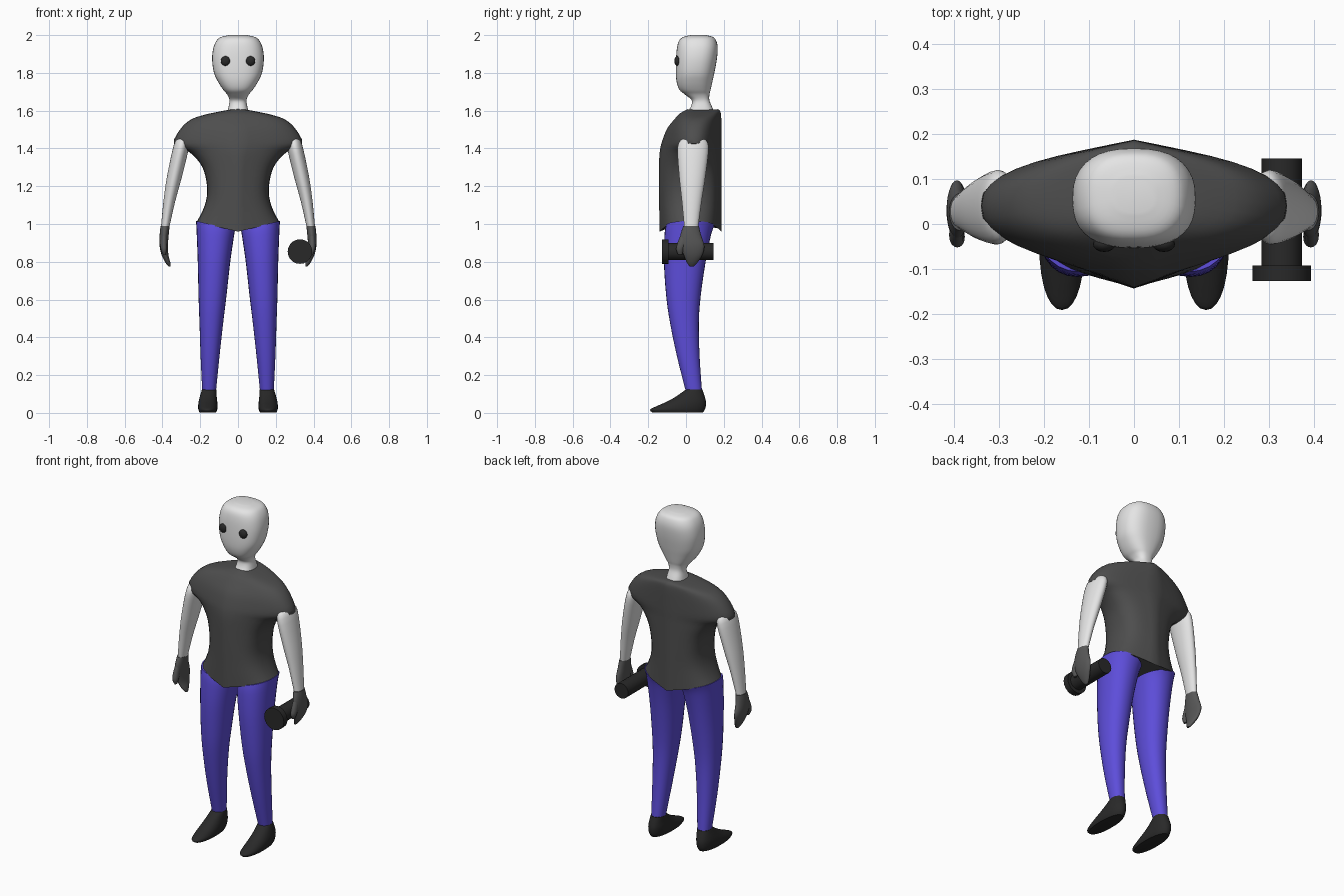
import bpy, bmesh, math
from mathutils import Matrix


def material(name, rgb):
    m = bpy.data.materials.new(name)
    m.diffuse_color = (*rgb, 1)
    return m


PALE = material("pale skin", (0.78, 0.78, 0.78))
SHIRT = material("charcoal", (0.075, 0.075, 0.075))
GLOVE = material("glove grey", (0.095, 0.095, 0.095))
BLUE = material("violet blue", (0.11, 0.075, 0.70))
BLACK = material("black", (0.022, 0.022, 0.022))


def finish(name, bm, mat, angle=50):
    bmesh.ops.recalc_face_normals(bm, faces=bm.faces)
    me = bpy.data.meshes.new(name)
    bm.to_mesh(me)
    bm.free()
    me.materials.append(mat)
    ob = bpy.data.objects.new(name, me)
    bpy.context.collection.objects.link(ob)
    bpy.ops.object.select_all(action='DESELECT')
    ob.select_set(True)
    bpy.context.view_layer.objects.active = ob
    bpy.ops.object.shade_smooth_by_angle(angle=math.radians(angle))
    return ob


def smooth_rows(rows, n=4):
    """Catmull-Rom interpolation of rows of ring parameters."""
    out = []
    for i in range(len(rows) - 1):
        p0, p1 = rows[max(i - 1, 0)], rows[i]
        p2, p3 = rows[i + 1], rows[min(i + 2, len(rows) - 1)]
        for k in range(n):
            t = k / n
            out.append([0.5 * (2 * b + (c - a) * t + (2 * a - 5 * b + 4 * c - d) * t * t
                               + (3 * b - a - 3 * c + d) * t ** 3)
                        for a, b, c, d in zip(p0, p1, p2, p3)])
    return out + [list(rows[-1])]


def skin(name, rings, mat, angle=50):
    bm = bmesh.new()
    loops = [[bm.verts.new(p) for p in r] for r in rings]
    n = len(loops[0])
    for a, b in zip(loops, loops[1:]):
        for i in range(n):
            bm.faces.new((a[i], a[(i + 1) % n], b[(i + 1) % n], b[i]))
    bm.faces.new(loops[0][::-1])
    bm.faces.new(loops[-1])
    return finish(name, bm, mat, angle)


def spow(v, e):
    return math.copysign(abs(v) ** e, v)


def tube(name, rows, mat, side=1, power=2.0, segs=28):
    """Rows: centre x, centre z, half width, front y, back y, tilt of ring (z rise outward)."""
    rings = []
    for cx, z, rx, f, b, tilt in smooth_rows(rows):
        ring = []
        for i in range(segs):
            a = math.tau * i / segs
            c, s = spow(math.cos(a), 2 / power), spow(math.sin(a), 2 / power)
            ring.append((side * (cx + rx * c), (f + b) / 2 + (b - f) / 2 * s, z + tilt * c))
        rings.append(ring)
    return skin(name, rings, mat)


# shirt: rings with a centre ridge front and back, flaring into the sleeves
# half width, z at side, z at centre, front, back, front at side, back at side
shirt_rows = [
    (.220, 1.010, .960, -.140, .187, -.085, .135),
    (.192, 1.060, 1.03, -.141, .187, -.090, .140),
    (.170, 1.120, 1.10, -.142, .187, -.092, .145),
    (.163, 1.190, 1.19, -.143, .187, -.090, .150),
    (.180, 1.280, 1.28, -.143, .187, -.080, .148),
    (.215, 1.340, 1.34, -.142, .187, -.066, .140),
    (.265, 1.385, 1.39, -.138, .187, -.052, .128),
    (.340, 1.425, 1.44, -.126, .187, -.038, .118),
    (.307, 1.500, 1.505, -.100, .187, -.035, .122),
    (.250, 1.553, 1.55, -.065, .187, -.025, .130),
    (.170, 1.580, 1.583, -.035, .185, -.012, .145),
    (.100, 1.595, 1.598, -.010, .180, .005, .155),
    (.045, 1.605, 1.608, .010, .170, .020, .155),
]
ts = [math.sin(math.pi / 2 * i / 9) for i in range(10)]
rings = []
for w, zs, zc, f, b, fs, bs in smooth_rows(shirt_rows, 3):
    def pt(sx, t, back):
        mid = (f + b) / 2 * (1 - t) + (fs + bs) / 2 * t
        half = (b - f) / 2 * (1 - t) + (bs - fs) / 2 * t
        y = mid + (1 if back else -1) * half * max(0, 1 - t ** 5) ** (1 / 2.5)
        return (sx * w * t, y, zc + (zs - zc) * t)
    rings.append([pt(1, t, False) for t in ts] + [pt(1, t, True) for t in ts[-2::-1]]
                 + [pt(-1, t, True) for t in ts[1:]] + [pt(-1, t, False) for t in ts[-2:0:-1]])
skin("shirt", rings, SHIRT)

# head and neck
tube("head", [
    (0, 1.590, .056, .005, .150, 0), (0, 1.620, .050, .025, .138, 0),
    (0, 1.655, .045, .030, .124, 0), (0, 1.685, .057, -.005, .124, 0),
    (0, 1.710, .078, -.034, .130, 0), (0, 1.750, .104, -.049, .139, 0),
    (0, 1.800, .127, -.054, .150, 0), (0, 1.870, .137, -.053, .163, 0),
    (0, 1.930, .131, -.048, .168, 0), (0, 1.970, .114, -.037, .160, 0),
    (0, 1.990, .090, -.015, .143, 0), (0, 2.000, .045, .025, .105, 0),
], PALE, power=2.5, segs=36)

for side, tag in ((-1, "right"), (1, "left")):
    # eye
    bm = bmesh.new()
    bmesh.ops.create_uvsphere(bm, u_segments=16, v_segments=10, radius=1,
                              matrix=Matrix.Translation((side * .066, -.045, 1.863))
                              @ Matrix.Diagonal((.025, .017, .026, 1)))
    finish(tag + "_eye", bm, BLACK)

    # bare arm
    tube(tag + "_arm", [
        (.285, 1.450, .028, -.02, .10, .01), (.301, 1.405, .037, -.045, .12, .02),
        (.337, 1.250, .037, -.036, .103, .012), (.364, 1.120, .030, -.022, .083, .006),
        (.386, .980, .022, -.009, .064, 0),
    ], PALE, side)

    # gloved hand with thumb
    tube(tag + "_hand", [
        (.386, .990, .024, -.014, .068, 0), (.391, .940, .024, -.030, .080, 0),
        (.393, .885, .022, -.030, .097, 0), (.386, .835, .018, -.012, .086, 0),
        (.371, .795, .013, .005, .060, 0), (.362, .775, .006, .020, .040, 0),
    ], GLOVE, side)
    tube(tag + "_thumb", [
        (.391, .950, .014, -.025, .02, 0), (.393, .900, .017, -.045, .005, 0),
        (.392, .865, .016, -.052, -.012, 0), (.390, .838, .007, -.042, -.020, 0),
    ], GLOVE, side, segs=16)

    # trouser leg
    tube(tag + "_leg", [
        (.119, .992, .103, -.106, .150, .024), (.121, .940, .098, -.114, .132, .016),
        (.127, .800, .086, -.117, .104, 0), (.135, .620, .074, -.105, .078, 0),
        (.141, .480, .063, -.085, .068, 0), (.148, .300, .050, -.048, .072, 0),
        (.153, .110, .036, .000, .085, 0),
    ], BLUE, side, power=2.2)

    # shoe
    tube(tag + "_shoe", [
        (.160, .003, .044, -.180, .090, 0), (.160, .018, .050, -.190, .100, 0),
        (.160, .038, .051, -.150, .105, 0), (.159, .062, .049, -.096, .105, 0),
        (.157, .090, .044, -.048, .098, 0), (.153, .123, .038, -.002, .087, 0),
    ], BLACK, side, power=2.2)

# torch held in the left hand, lying along y
rings = []
for y, r in ((-.127, .054), (-.127, .065), (-.092, .065), (-.092, .045), (.145, .045)):
    rings.append([(.328 + r * math.cos(math.tau * i / 20), y,
                   .854 + r * math.sin(math.tau * i / 20)) for i in range(20)])
skin("torch", rings, BLACK, 35)
